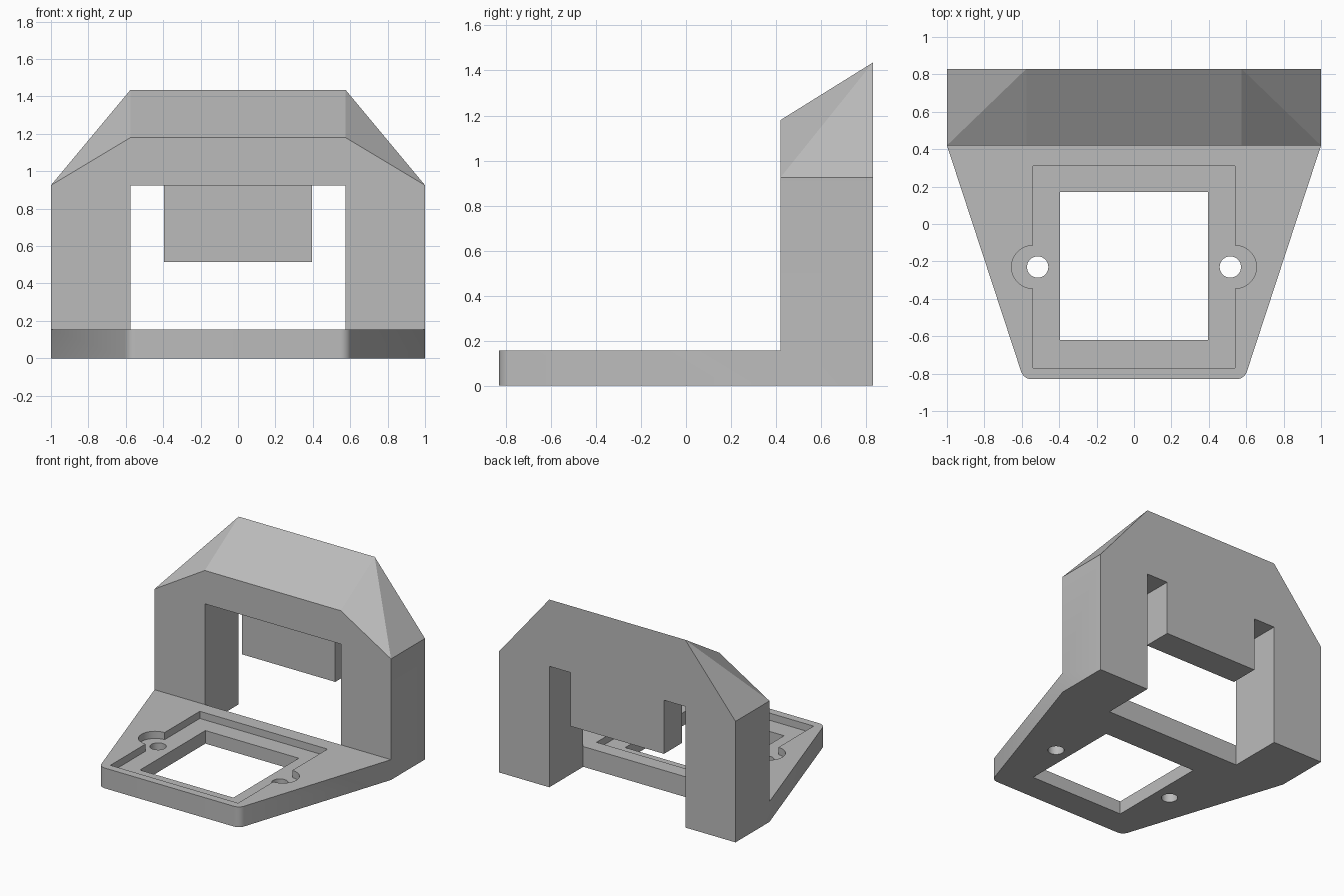
import bpy
import bmesh
from math import cos, sin, pi, atan2
from mathutils import Vector

if "Cube" in bpy.data.objects:
    bpy.data.objects.remove(bpy.data.objects["Cube"])

grey = bpy.data.materials.new("light grey plastic")
grey.use_nodes = True
colour = (0.5, 0.5, 0.5, 1)
grey.diffuse_color = colour
grey.node_tree.nodes["Principled BSDF"].inputs["Base Color"].default_value = colour

# Main dimensions
BACK, WALL, FRONT = 0.83, 0.42, -0.83
SLAB, SPRING = 0.155, 0.925
INNER = 0.575
FRONT_TOP, BACK_TOP = 1.18, 1.435
HOLE_X, HOLE_Y = 0.515, -0.23


def loft(name, ring_a, ring_b, diagonals=()):
    """Solid between two matching rings; diagonals fold the twisted sides."""
    bm = bmesh.new()
    a = [bm.verts.new(p) for p in ring_a]
    b = [bm.verts.new(p) for p in ring_b]
    bm.faces.new(a)
    bm.faces.new(b[::-1])
    n = len(a)
    for i in range(n):
        j = (i + 1) % n
        bm.faces.new((a[j], a[i], b[i], b[j]))
    for i, j in diagonals:
        bmesh.ops.connect_verts(bm, verts=[a[i], b[j]])
    bmesh.ops.recalc_face_normals(bm, faces=bm.faces)
    mesh = bpy.data.meshes.new(name)
    bm.to_mesh(mesh)
    bm.free()
    mesh.materials.append(grey)
    obj = bpy.data.objects.new(name, mesh)
    bpy.context.collection.objects.link(obj)
    return obj


def prism(name, outline, z0, z1):
    return loft(name, [(x, y, z0) for x, y in outline],
                [(x, y, z1) for x, y in outline])


def box(name, x, y0, y1, z0, z1):
    return prism(name, [(-x, y0), (x, y0), (x, y1), (-x, y1)], z0, z1)


def arc(cx, cy, r, start, end, steps):
    angles = [start + (end - start) * i / steps for i in range(steps + 1)]
    return [(cx + r * cos(t), cy + r * sin(t)) for t in angles]


def mirrored(half):
    """Close a right-hand outline with its mirror image."""
    return half + [(-x, y) for x, y in reversed(half)]


def combine(target, other, operation):
    mod = target.modifiers.new(operation.lower(), "BOOLEAN")
    mod.operation, mod.solver, mod.object = operation, "EXACT", other
    bpy.context.view_layer.objects.active = target
    bpy.ops.object.modifier_apply(modifier=mod.name)
    bpy.data.objects.remove(other)


# Tapered base plate with rounded front corners
r = 0.06
corner = Vector((0.59, FRONT))
edge = (Vector((1, WALL)) - corner).normalized()
tilt = atan2(-edge.x, edge.y)
cx = corner.x - r * (1 + edge.x) / edge.y + 2 * r * edge.x / edge.y
base = prism("mounting_bracket", mirrored(
    arc(cx, FRONT + r, r, -pi / 2, tilt, 8) + [(1, WALL)]), 0, SLAB)

# Recess with round ears, square window and two screw holes
recess = [(0.54, -0.77)] + arc(0.54, HOLE_Y, 0.115, -pi / 2, pi / 2, 20) + [(0.54, 0.31)]
combine(base, prism("recess", mirrored(recess), 0.1, 0.3), "DIFFERENCE")
combine(base, box("window", 0.395, -0.62, 0.17, -0.1, 0.3), "DIFFERENCE")
for side in (-1, 1):
    hole = prism("screw_hole", arc(side * HOLE_X, HOLE_Y, 0.057, 0, 2 * pi * 31 / 32, 31),
                 -0.1, 0.3)
    combine(base, hole, "DIFFERENCE")


# Arch with two legs and a roof sloping down to the front
def arch_ring(y, top):
    half = [(INNER, SPRING), (INNER, 0), (1, 0), (1, SPRING), (INNER, top)]
    return [(x, y, z) for x, z in mirrored(half)]


arch = loft("arch", arch_ring(WALL, FRONT_TOP), arch_ring(BACK, BACK_TOP),
            diagonals=[(3, 4), (6, 5)])

# Tab hanging from the arch, flush with the back
combine(arch, box("hanging_tab", 0.395, 0.61, BACK, 0.515, 1.0), "UNION")
combine(base, arch, "UNION")

# Tidy coplanar seams, keep edges crisp and curves smooth
bm = bmesh.new()
bm.from_mesh(base.data)
bmesh.ops.remove_doubles(bm, verts=bm.verts, dist=0.0001)
bmesh.ops.dissolve_limit(bm, angle_limit=0.002, verts=bm.verts, edges=bm.edges)
bm.to_mesh(base.data)
bm.free()
base.select_set(True)
bpy.context.view_layer.objects.active = base
bpy.ops.object.shade_smooth_by_angle(angle=0.4)
